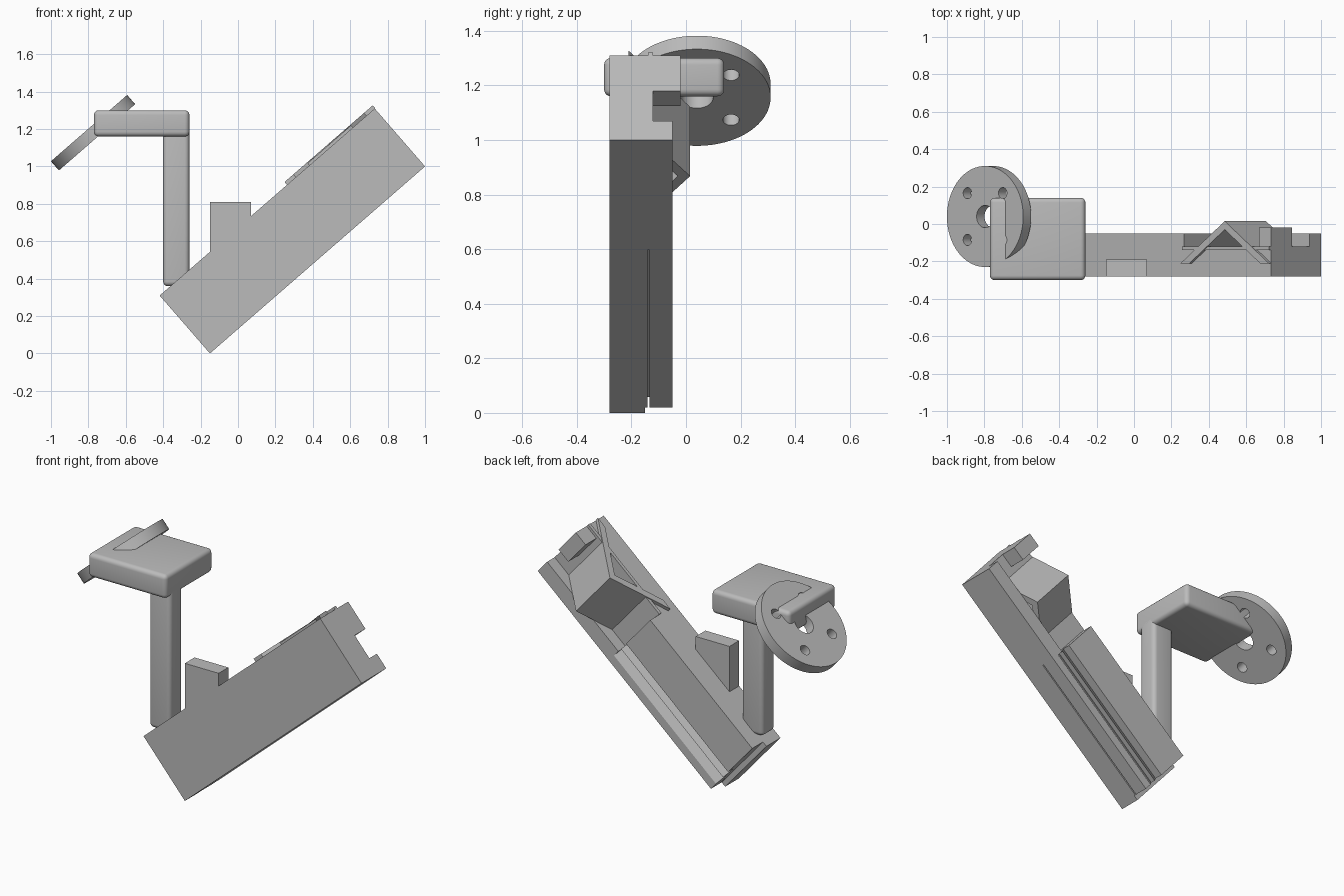
import bpy, bmesh
from math import radians
from mathutils import Matrix, Vector

if "Cube" in bpy.data.objects:
    bpy.data.objects.remove(bpy.data.objects["Cube"])

grey = bpy.data.materials.new("plain_grey")
grey.use_nodes = True
grey.diffuse_color = (0.5, 0.5, 0.5, 1)
grey.node_tree.nodes["Principled BSDF"].inputs["Base Color"].default_value = (0.5, 0.5, 0.5, 1)

# Tilted frame of the bar: local x runs along it, local z across it
ROT = Matrix.Rotation(radians(-41), 4, 'Y')
BAR = Matrix.Translation((-0.15, 0, 0)) @ ROT
WORLD = Matrix.Identity(4)
LENGTH, WIDTH = 1.524, 0.41


def finish(name, bm, frame):
    bmesh.ops.recalc_face_normals(bm, faces=bm.faces)
    mesh = bpy.data.meshes.new(name)
    bm.to_mesh(mesh)
    bm.free()
    ob = bpy.data.objects.new(name, mesh)
    ob.matrix_world = frame
    mesh.materials.append(grey)
    bpy.context.collection.objects.link(ob)
    return ob


def extrude(name, points, axis, start, end, frame=BAR):
    """Extrude a 2D profile along one axis; points fill the other two in order."""
    bm = bmesh.new()
    verts = []
    for p in points:
        co = list(p)
        co.insert("xyz".index(axis), start)
        verts.append(bm.verts.new(co))
    face = bm.faces.new(verts)
    new = bmesh.ops.extrude_face_region(bm, geom=[face])["geom"]
    move = Vector([end - start if a == axis else 0 for a in "xyz"])
    bmesh.ops.translate(bm, vec=move, verts=[v for v in new if isinstance(v, bmesh.types.BMVert)])
    return finish(name, bm, frame)


def box(name, x, y, z, frame=BAR):
    return extrude(name, [(x[0], y[0]), (x[1], y[0]), (x[1], y[1]), (x[0], y[1])], "z", *z, frame)


def smooth(ob):
    bpy.ops.object.select_all(action='DESELECT')
    ob.select_set(True)
    bpy.context.view_layer.objects.active = ob
    bpy.ops.object.shade_smooth_by_angle(angle=radians(35))


def rounded_box(name, x, y, z, radius):
    ob = box(name, x, y, z, WORLD)
    bev = ob.modifiers.new("round", 'BEVEL')
    bev.width, bev.segments = radius, 5
    bpy.context.view_layer.objects.active = ob
    bpy.ops.object.modifier_apply(modifier="round")
    smooth(ob)
    return ob


def cylinder(name, radius, depth, x, y, frame, segments):
    bm = bmesh.new()
    bmesh.ops.create_cone(bm, cap_ends=True, segments=segments, radius1=radius,
                          radius2=radius, depth=depth, matrix=Matrix.Translation((x, y, 0)))
    return finish(name, bm, frame)


# Bar: flat front half, and a grooved back half
SPLIT = 0.91
box("bar_front", (0, LENGTH), (-0.28, -0.15), (0, WIDTH))
extrude("bar_back", [(-0.15, 0), (-0.141, 0), (-0.141, 0.05), (-0.134, 0.05), (-0.134, 0),
                     (-0.05, 0), (-0.05, 0.05), (-0.09, 0.11), (-0.06, 0.11), (-0.1, 0.17),
                     (-0.05, 0.17), (-0.05, WIDTH), (-0.15, WIDTH)], "x", 0.03, SPLIT)
# Recessed end with its ledge and corner tab
extrude("bar_recess", [(-0.15, 0), (-0.05, 0), (-0.05, 0.093), (-0.12, 0.093),
                       (-0.12, WIDTH), (-0.15, WIDTH)], "x", SPLIT, LENGTH)
box("end_tab", (1.44, LENGTH), (-0.12, -0.02), (0.238, WIDTH))


# Hollow ridge and the raised trim over it
def chevron(name, drop, low, high):
    mid, slope, apex, inner = 1.215, 0.72, 0.015, -0.03
    out, ins = (apex - drop) / slope, (inner - drop) / slope
    extrude(name, [(mid, apex), (mid + out, drop), (mid + ins, drop),
                   (mid, inner), (mid - ins, drop), (mid - out, drop)], "z", low, high)


chevron("ridge_walls", -0.12, 0.093, WIDTH)
chevron("ridge_trim", -0.21, WIDTH, 0.43)
box("trim_crossbar", (SPLIT, LENGTH), (-0.14, -0.12), (WIDTH, 0.425))

# Sight block on the front upper edge
extrude("upper_block", [(-0.15, 0.5), (0.07, 0.69), (0.07, 0.81), (-0.15, 0.81)],
        "y", -0.28, -0.19, WORLD)

# Post and rounded head slab
rounded_box("post", (-0.4, -0.26), (-0.26, -0.14), (0.36, 1.22), 0.025)
rounded_box("head_slab", (-0.77, -0.26), (-0.3, 0.14), (1.16, 1.3), 0.025)

# Tilted disc with a centre hole and four bolt holes
DISC = Matrix.Translation((-0.775, 0.04, 1.18)) @ ROT
disc = cylinder("disc", 0.27, 0.065, 0, 0, DISC, 96)
holes = [(0.06, 0, 0)] + [(0.03, sx * 0.125, sy * 0.125) for sx in (-1, 1) for sy in (-1, 1)]
for i, (radius, x, y) in enumerate(holes):
    cutter = cylinder("hole_cutter", radius, 0.3, x, y, DISC, 32)
    cutter.hide_render = True
    cut = disc.modifiers.new("hole", 'BOOLEAN')
    cut.object, cut.operation, cut.solver = cutter, 'DIFFERENCE', 'EXACT'
    bpy.context.view_layer.objects.active = disc
    bpy.ops.object.modifier_apply(modifier="hole")
    bpy.data.objects.remove(cutter)
smooth(disc)
